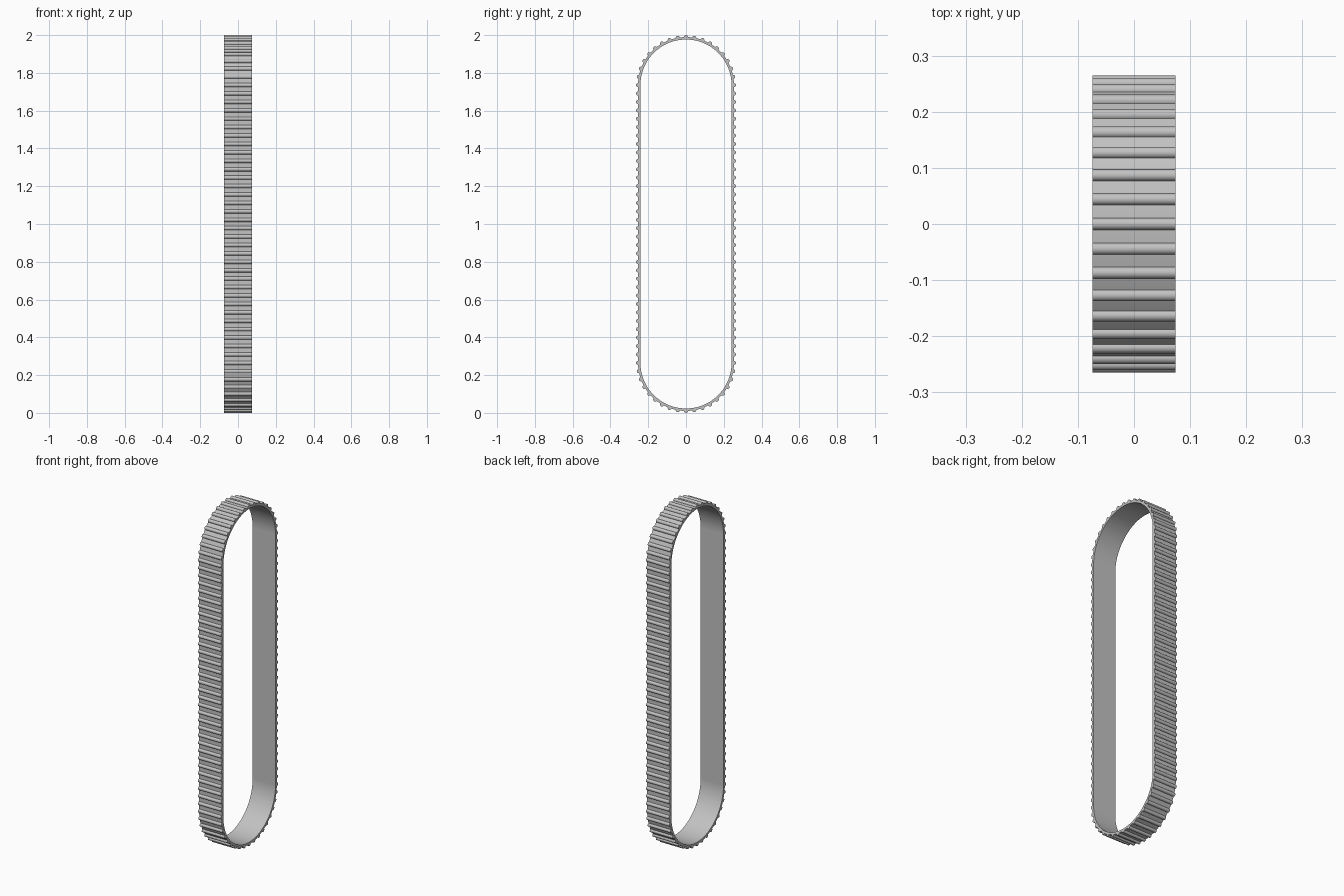
import bpy
import bmesh
from math import sin, cos, pi, radians

if "Cube" in bpy.data.objects:
    bpy.data.objects.remove(bpy.data.objects["Cube"], do_unlink=True)

HALF_WIDTH = 0.074     # half the belt width along x
RADIUS = 0.254         # outer face of the band at the rounded ends
THICKNESS = 0.013      # band thickness
TOOTH = 0.0105         # radius of each half-round tooth
HALF_RUN = 1 - RADIUS - TOOTH   # half the straight run
ARC_TEETH, RUN_TEETH = 18, 33
HALF_LOOP = ARC_TEETH + RUN_TEETH
PITCH = RADIUS * pi / ARC_TEETH


def belt_point(u, height):
    """Point (y, z) at u tooth pitches round the loop, raised by height."""
    u = round(u, 6) % (2 * HALF_LOOP)
    side = 1 if u < HALF_LOOP else -1
    u %= HALF_LOOP
    r = RADIUS + height
    if u < ARC_TEETH:
        a = pi * u / ARC_TEETH
        y, z = r * cos(a), HALF_RUN + r * sin(a)
    else:
        y = -r
        z = HALF_RUN * (1 - 2 * (u - ARC_TEETH) / RUN_TEETH)
    return side * y, 1 + side * z


# Toothed outline: a half circle per tooth, then a flat gap
outline = []
STEPS = 10
for tooth in range(2 * HALF_LOOP):
    for i in range(STEPS + 1):
        a = pi * i / STEPS
        outline.append((tooth - TOOTH * cos(a) / PITCH, TOOTH * sin(a)))
    outline.append((tooth + 0.5, 0))

# Sweep the cross-section corners round the loop
bm = bmesh.new()
rings = []
for u, height in outline:
    outer = belt_point(u, height)
    inner = belt_point(u, -THICKNESS)
    rings.append([bm.verts.new((x, *p)) for x, p in (
        (-HALF_WIDTH, outer), (HALF_WIDTH, outer),
        (HALF_WIDTH, inner), (-HALF_WIDTH, inner))])
for i, ring in enumerate(rings):
    following = rings[(i + 1) % len(rings)]
    for j in range(4):
        k = (j + 1) % 4
        bm.faces.new((ring[j], ring[k], following[k], following[j]))
bmesh.ops.recalc_face_normals(bm, faces=bm.faces)

mesh = bpy.data.meshes.new("toothed_belt")
bm.to_mesh(mesh)
bm.free()
belt = bpy.data.objects.new("toothed_belt", mesh)
bpy.context.collection.objects.link(belt)

# Grey belt material
grey = bpy.data.materials.new("belt_grey")
grey.use_nodes = True
colour = (0.54, 0.54, 0.54, 1)
grey.diffuse_color = colour
grey.node_tree.nodes["Principled BSDF"].inputs["Base Color"].default_value = colour
mesh.materials.append(grey)

bpy.context.view_layer.objects.active = belt
belt.select_set(True)
bpy.ops.object.shade_smooth_by_angle(angle=radians(30))
